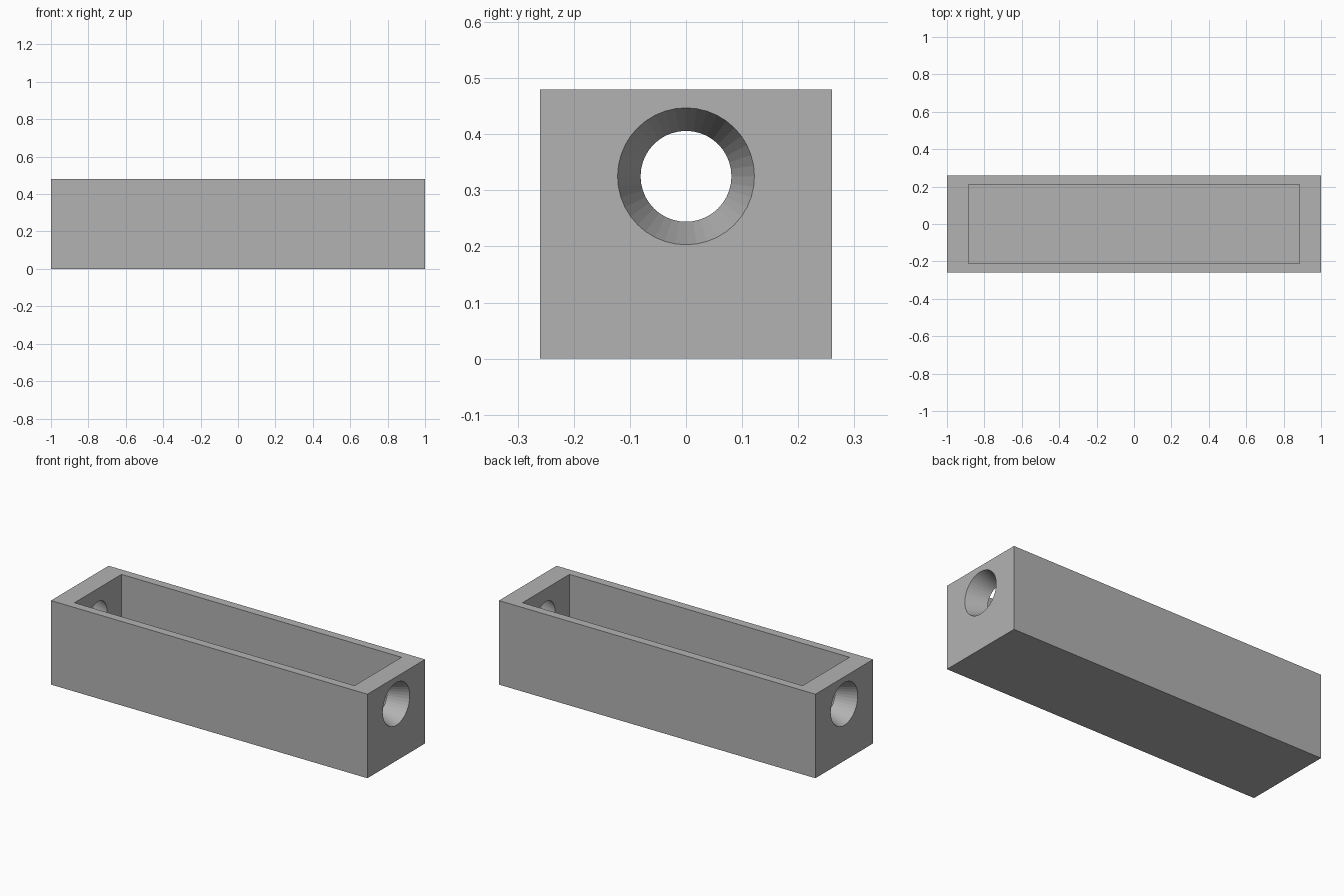
import bpy
from math import pi

old = bpy.data.objects.get("Cube")
if old:
    bpy.data.objects.remove(old, do_unlink=True)

LENGTH, WIDTH, HEIGHT = 2.0, 0.52, 0.48
END_WALL, SIDE_WALL, FLOOR = 0.115, 0.048, 0.05
HOLE_Z, HOLE_OUTER, HOLE_INNER = 0.325, 0.122, 0.081

grey = bpy.data.materials.new("plain grey")
grey.use_nodes = True
colour = (0.45, 0.45, 0.45, 1)
grey.diffuse_color = colour
grey.node_tree.nodes["Principled BSDF"].inputs["Base Color"].default_value = colour


def box(name, size, z_bottom):
    bpy.ops.mesh.primitive_cube_add(size=1, location=(0, 0, z_bottom + size[2] / 2))
    ob = bpy.context.object
    ob.name = name
    ob.scale = size
    bpy.ops.object.transform_apply(location=True, rotation=True, scale=True)
    ob.data.materials.append(grey)
    return ob


def cut(target, cutter):
    mod = target.modifiers.new(cutter.name, 'BOOLEAN')
    mod.operation = 'DIFFERENCE'
    mod.solver = 'EXACT'
    mod.object = cutter
    bpy.context.view_layer.objects.active = target
    bpy.ops.object.modifier_apply(modifier=mod.name)
    bpy.data.objects.remove(cutter, do_unlink=True)


# Open trough with thick end walls
trough = box("trough", (LENGTH, WIDTH, HEIGHT), 0)
cut(trough, box("cavity_cutter",
                (LENGTH - 2 * END_WALL, WIDTH - 2 * SIDE_WALL, HEIGHT), FLOOR))

# Tapered holes through both ends, wide side outwards
extra = 0.02
slope = (HOLE_OUTER - HOLE_INNER) / END_WALL
for name, side in (("left", 1), ("right", -1)):
    bpy.ops.mesh.primitive_cone_add(
        vertices=40, radius1=HOLE_INNER - slope * extra,
        radius2=HOLE_OUTER + slope * extra, depth=END_WALL + 2 * extra,
        location=(side * (LENGTH - END_WALL) / 2, 0, HOLE_Z),
        rotation=(0, side * pi / 2, 0))
    cone = bpy.context.object
    cone.name = name + "_hole_cutter"
    cone.data.materials.append(grey)
    cut(trough, cone)
